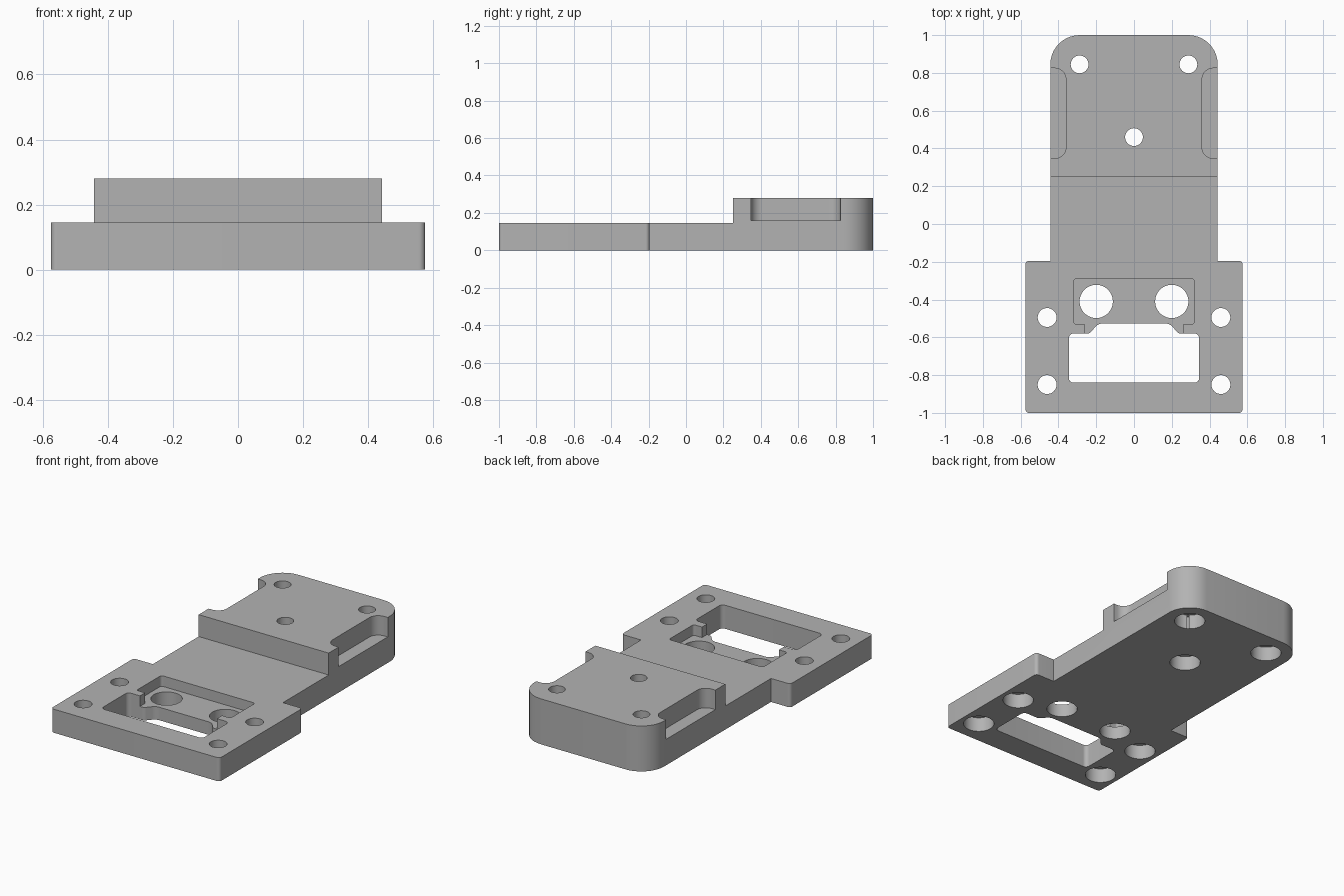
import bpy, bmesh, math
from mathutils import Vector

if "Cube" in bpy.data.objects:
    bpy.data.objects.remove(bpy.data.objects["Cube"], do_unlink=True)

grey = bpy.data.materials.new("plain grey")
grey.use_nodes = True
grey.diffuse_color = (0.45, 0.45, 0.45, 1)
grey.node_tree.nodes["Principled BSDF"].inputs["Base Color"].default_value = grey.diffuse_color


def fillet(corners, steps=10):
    """Turn (x, y, radius) corners into an outline with rounded corners."""
    outline = []
    for i, (x, y, r) in enumerate(corners):
        p = Vector((x, y))
        if r == 0:
            outline.append(p)
            continue
        a = (Vector(corners[i - 1][:2]) - p).normalized()
        b = (Vector(corners[(i + 1) % len(corners)][:2]) - p).normalized()
        half = a.angle(b) / 2
        centre = p + (a + b).normalized() * (r / math.sin(half))
        start = p + a * (r / math.tan(half)) - centre
        end = p + b * (r / math.tan(half)) - centre
        sweep = start.angle(end)
        for k in range(steps + 1):
            t = k / steps
            outline.append(centre + (start * math.sin((1 - t) * sweep)
                                     + end * math.sin(t * sweep)) / math.sin(sweep))
    return outline


def mirrored(right):
    """Complete a right-hand half outline across x = 0."""
    return right + [(-x, y, r) for x, y, r in reversed(right)]


def box(x0, x1, y0, y1, r=0):
    return [(x0, y0, r), (x1, y0, r), (x1, y1, r), (x0, y1, r)]


def prism(name, outline, z0, z1):
    bm = bmesh.new()
    base = bm.faces.new([bm.verts.new((p[0], p[1], z0)) for p in outline])
    top = bmesh.ops.extrude_face_region(bm, geom=[base])["geom"]
    bmesh.ops.translate(bm, vec=(0, 0, z1 - z0),
                        verts=[v for v in top if isinstance(v, bmesh.types.BMVert)])
    bmesh.ops.recalc_face_normals(bm, faces=bm.faces)
    mesh = bpy.data.meshes.new(name)
    bm.to_mesh(mesh)
    bm.free()
    mesh.materials.append(grey)
    obj = bpy.data.objects.new(name, mesh)
    bpy.context.collection.objects.link(obj)
    return obj


def circle(x, y, r, n=48):
    return [(x + r * math.cos(k * math.tau / n), y + r * math.sin(k * math.tau / n))
            for k in range(n)]


def cut(outline, z0, z1):
    cutter = prism("cutter", outline, z0, z1)
    cutter.hide_render = True
    mod = plate.modifiers.new("cut", "BOOLEAN")
    mod.operation, mod.solver, mod.object = "DIFFERENCE", "EXACT", cutter
    bpy.context.view_layer.objects.active = plate
    bpy.ops.object.modifier_apply(modifier=mod.name)
    bpy.data.objects.remove(cutter, do_unlink=True)


LOW, HIGH, ABOVE, BELOW = 0.145, 0.28, 0.4, -0.1

# Whole plate outline: wide front, narrower neck with round rear corners
plate = prism("mounting_plate", fillet(mirrored([
    (0.575, -1, 0.02), (0.575, -0.195, 0.02), (0.443, -0.195, 0), (0.443, 1, 0.155)])), 0, HIGH)

# Step down in front of the raised rear block
cut([p[:2] for p in box(-1, 1, -2, 0.25)], LOW, ABOVE)

# Side recesses in the raised block
for s in (-1, 1):
    cut(fillet(box(*sorted((s * 0.36, s * 0.6)), 0.347, 0.825, 0.06)), 0.16, ABOVE)

# Shallow pocket with two feet that run into the window
cut(fillet(mirrored([(0.262, -0.62, 0), (0.262, -0.53, 0),
                     (0.32, -0.53, 0.015), (0.32, -0.29, 0.015)])), 0.08, ABOVE)

# Through window with a flared notch at its rear edge
cut(fillet(mirrored([(0.345, -0.84, 0.025), (0.345, -0.58, 0.025), (0.235, -0.58, 0.03),
                     (0.19, -0.527, 0.05)])), BELOW, ABOVE)

# Screw holes, counterbored from below, and two large plain holes
screws = [(0, 0.46, 0.047)]
for s in (-1, 1):
    screws += [(s * 0.288, 0.845, 0.047), (s * 0.46, -0.495, 0.05), (s * 0.46, -0.85, 0.05)]
    cut(circle(s * 0.2, -0.41, 0.088), BELOW, ABOVE)
for x, y, r in screws:
    cut(circle(x, y, r), BELOW, ABOVE)
    cut(circle(x, y, 0.088), BELOW, 0.09)

# Smooth the rounded walls, keep edges sharp
bpy.ops.object.select_all(action="DESELECT")
plate.select_set(True)
bpy.context.view_layer.objects.active = plate
bpy.ops.object.shade_smooth_by_angle(angle=math.radians(30))
